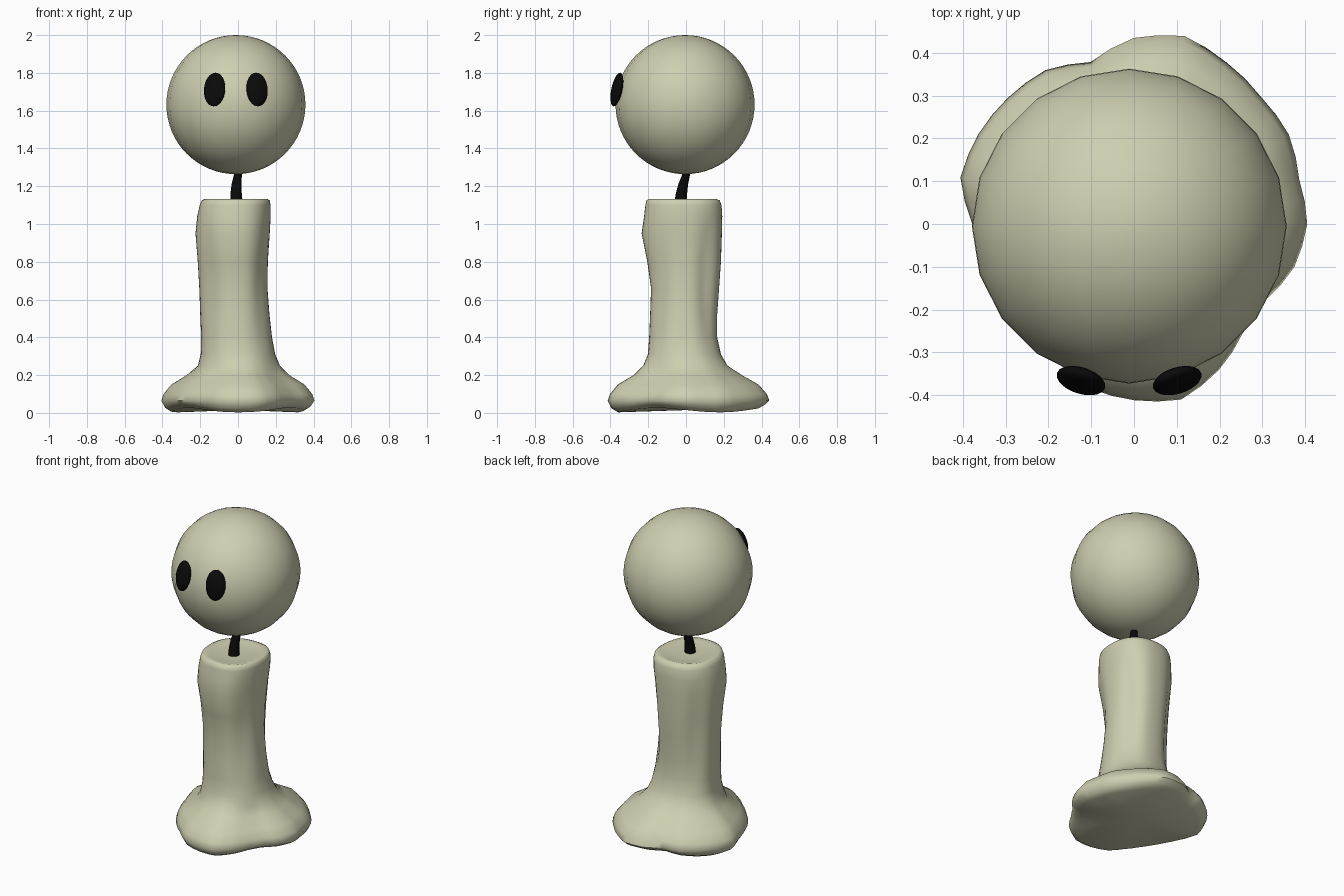
import bpy, bmesh, math
from mathutils import Vector, Matrix

if "Cube" in bpy.data.objects:
    bpy.data.objects.remove(bpy.data.objects["Cube"])


def material(name, rgb):
    m = bpy.data.materials.new(name)
    m.diffuse_color = (*rgb, 1)
    m.use_nodes = True
    m.node_tree.nodes["Principled BSDF"].inputs["Base Color"].default_value = m.diffuse_color
    return m


WAX = material("pale wax", (0.62, 0.62, 0.44))
BLACK = material("black", (0.003, 0.003, 0.003))


def finish(name, bm, mat, angle=60):
    bmesh.ops.recalc_face_normals(bm, faces=bm.faces)
    me = bpy.data.meshes.new(name)
    bm.to_mesh(me)
    bm.free()
    me.materials.append(mat)
    ob = bpy.data.objects.new(name, me)
    bpy.context.collection.objects.link(ob)
    bpy.context.view_layer.objects.active = ob
    ob.select_set(True)
    bpy.ops.object.shade_smooth_by_angle(angle=math.radians(angle))
    ob.select_set(False)
    return ob


def loft(bm, rings):
    """Skin a list of equal-length closed rings and cap both ends."""
    loops = [[bm.verts.new(p) for p in ring] for ring in rings]
    n = len(loops[0])
    for a, b in zip(loops, loops[1:]):
        for i in range(n):
            j = (i + 1) % n
            bm.faces.new((a[i], a[j], b[j], b[i]))
    for loop in (loops[0], loops[-1]):
        c = sum((v.co for v in loop), Vector()) / n
        mid = bm.verts.new(c)
        for i in range(n):
            bm.faces.new((loop[i], loop[(i + 1) % n], mid))


# Melted wax foot: radius every 15 degrees, counter-clockwise from +x
FOOT = [.405, .40, .418, .42, .435, .455, .435, .392, .415, .417, .42, .42,
        .378, .36, .355, .355, .365, .398, .412, .425, .395, .36, .355, .388]
# Foot levels: height, scale of the foot outline
FOOT_LEVELS = [(.015, .87), (.035, .95), (.065, 1.0), (.10, .97),
               (.15, .87), (.20, .67)]
# Column levels: height, -x, +x, -y, +y extents, foot blend
COLUMN_LEVELS = [
    (.25, .215, .225, .23, .215, .3),
    (.31, .197, .195, .20, .18, .1),
    (.40, .195, .18, .195, .165, 0),
    (.52, .20, .167, .19, .165, 0),
    (.66, .205, .156, .185, .175, 0),
    (.80, .213, .158, .205, .185, 0),
    (.95, .225, .168, .235, .19, 0),
    (1.04, .216, .173, .222, .192, 0),
    (1.10, .203, .172, .215, .188, 0),
    (1.125, .192, .168, .21, .178, 0),
    (1.133, .175, .155, .195, .16, 0),
    (1.126, .15, .13, .165, .135, 0),
    (1.12, .08, .07, .09, .07, 0),
]
SEG = 48


def foot_radius(t):
    k = t / math.tau * 24
    i = int(k) % 24
    f = k - int(k)
    return FOOT[i] * (1 - f) + FOOT[(i + 1) % 24] * f


def bump(t, deg, width):
    d = (math.degrees(t) - deg + 180) % 360 - 180
    return math.exp(-(d / width) ** 2)


angles = [math.tau * i / SEG for i in range(SEG)]
rings = []
for z, s in FOOT_LEVELS:
    ring = []
    for t in angles:
        r = foot_radius(t) * s
        # the underside ripples slightly
        dz = -.012 * math.cos(3 * (t - math.radians(270))) if z < .04 else 0
        ring.append((r * math.cos(t), r * math.sin(t), z + dz))
    rings.append(ring)
for z, xn, xp, yn, yp, w in COLUMN_LEVELS:
    ring = []
    groove = max(0, math.sin(math.pi * (z - .28) / .8)) if .28 < z < 1.08 else 0
    for t in angles:
        c, s = math.cos(t), math.sin(t)
        a, b = (xp if c > 0 else xn), (yp if s > 0 else yn)
        r = (abs(c / a) ** 2.3 + abs(s / b) ** 2.3) ** (-1 / 2.3)
        # soft hollows between the wax drips
        r -= groove * (.022 * bump(t, 40, 18) + .02 * bump(t, 140, 16)
                       + .014 * bump(t, 225, 18) + .014 * bump(t, 312, 18))
        r = r * (1 - w) + foot_radius(t) * .53 * w
        ring.append((r * c, r * s, z))
    rings.append(ring)
bm = bmesh.new()
loft(bm, rings)
finish("candle_body", bm, WAX)

# Bent, tapering wick: x, y, z, radius
WICK = [(-.008, -.03, 1.11, .033), (-.01, -.024, 1.16, .03),
        (-.008, -.015, 1.21, .026), (-.002, -.003, 1.25, .022),
        (.004, .008, 1.29, .019)]
bm = bmesh.new()
loft(bm, [[(x + r * math.cos(math.tau * i / 12),
            y + r * math.sin(math.tau * i / 12), z) for i in range(12)]
          for x, y, z, r in WICK])
finish("wick", bm, BLACK)

# Round head above the wick
CENTRE, R = Vector((-.011, -.005, 1.632)), .368
bm = bmesh.new()
bmesh.ops.create_uvsphere(bm, u_segments=20, v_segments=32, radius=R,
                          matrix=Matrix.Translation(CENTRE))
finish("head", bm, WAX)

# Oval eyes lying against the head
for side, x in (("left", -.124), ("right", .101)):
    pos = Vector((x, -.366, 1.712))
    turn = (CENTRE - pos).to_track_quat('Y', 'Z').to_matrix().to_4x4()
    bm = bmesh.new()
    bmesh.ops.create_uvsphere(
        bm, u_segments=24, v_segments=16, radius=1,
        matrix=Matrix.Translation(pos) @ turn
        @ Matrix.Diagonal((.059, .025, .091, 1)))
    finish("eye_" + side, bm, BLACK)
